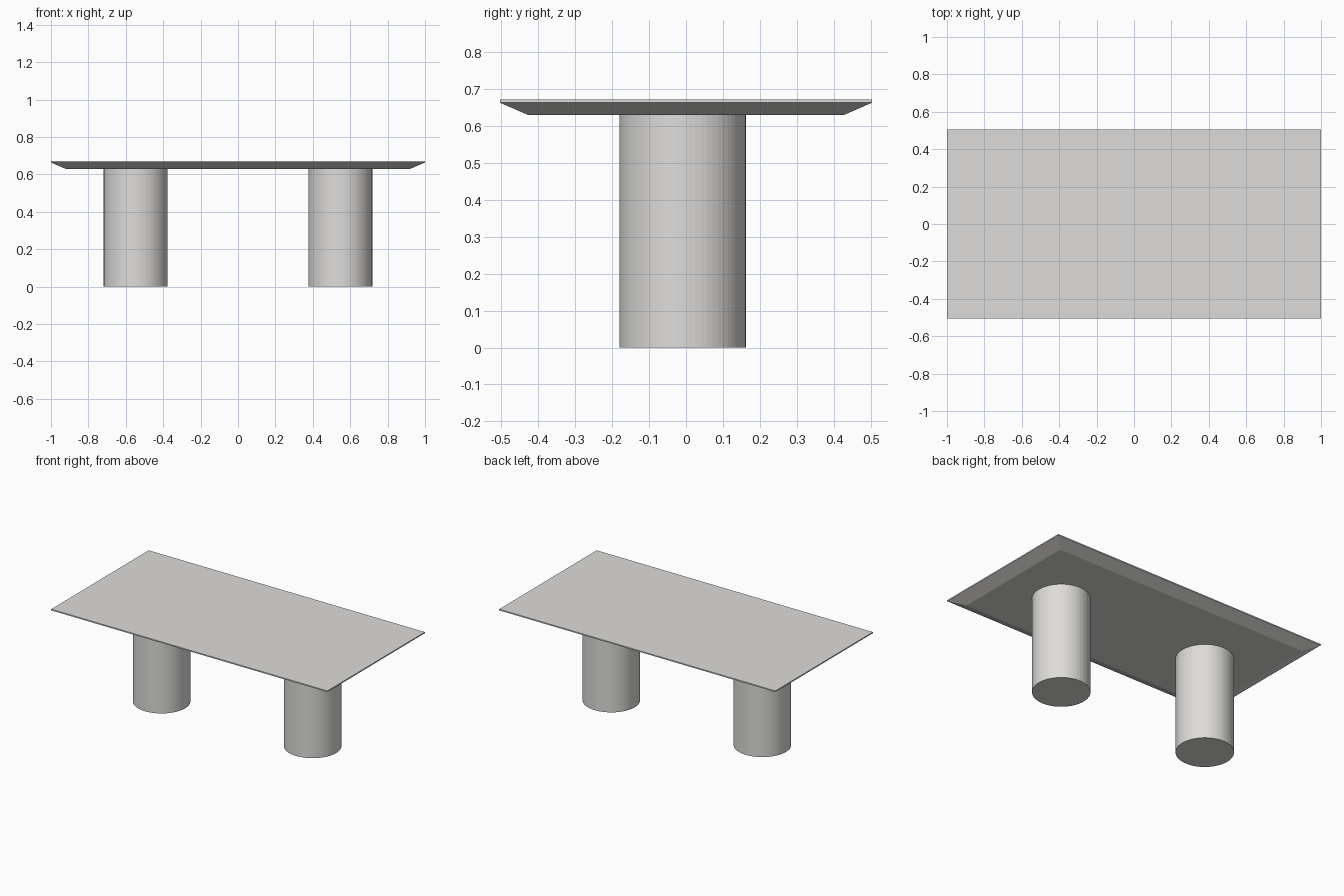
import bpy, bmesh, math

if "Cube" in bpy.data.objects:
    bpy.data.objects.remove(bpy.data.objects["Cube"])

# One warm light grey for the whole table
grey = bpy.data.materials.new("warm light grey")
grey.diffuse_color = (0.73, 0.72, 0.705, 1)
grey.use_nodes = True
grey.node_tree.nodes["Principled BSDF"].inputs["Base Color"].default_value = grey.diffuse_color


def add_object(name, bm):
    bmesh.ops.recalc_face_normals(bm, faces=bm.faces)
    mesh = bpy.data.meshes.new(name)
    bm.to_mesh(mesh)
    bm.free()
    mesh.materials.append(grey)
    obj = bpy.data.objects.new(name, mesh)
    bpy.context.collection.objects.link(obj)
    return obj


# Table top: thin square lip, then a wide bevel inward to the underside
TOP_Z, LIP_Z, UNDER_Z = 0.671, 0.663, 0.629
bm = bmesh.new()
rings = []
for hx, hy, z in ((1.0, 0.504, TOP_Z), (1.0, 0.504, LIP_Z), (0.92, 0.426, UNDER_Z)):
    rings.append([bm.verts.new((sx * hx, sy * hy, z))
                  for sx, sy in ((-1, -1), (1, -1), (1, 1), (-1, 1))])
for a, b in zip(rings, rings[1:]):
    for i in range(4):
        j = (i + 1) % 4
        bm.faces.new((a[i], a[j], b[j], b[i]))
bm.faces.new(rings[0])
bm.faces.new(rings[-1])
add_object("table_top", bm)

# Two round column legs, set slightly toward the front
for name, x in (("left_leg", -0.547), ("right_leg", 0.547)):
    bm = bmesh.new()
    bmesh.ops.create_cone(bm, cap_ends=True, segments=64, radius1=0.171,
                          radius2=0.171, depth=UNDER_Z)
    bmesh.ops.translate(bm, verts=bm.verts, vec=(x, -0.009, UNDER_Z / 2))
    add_object(name, bm)
